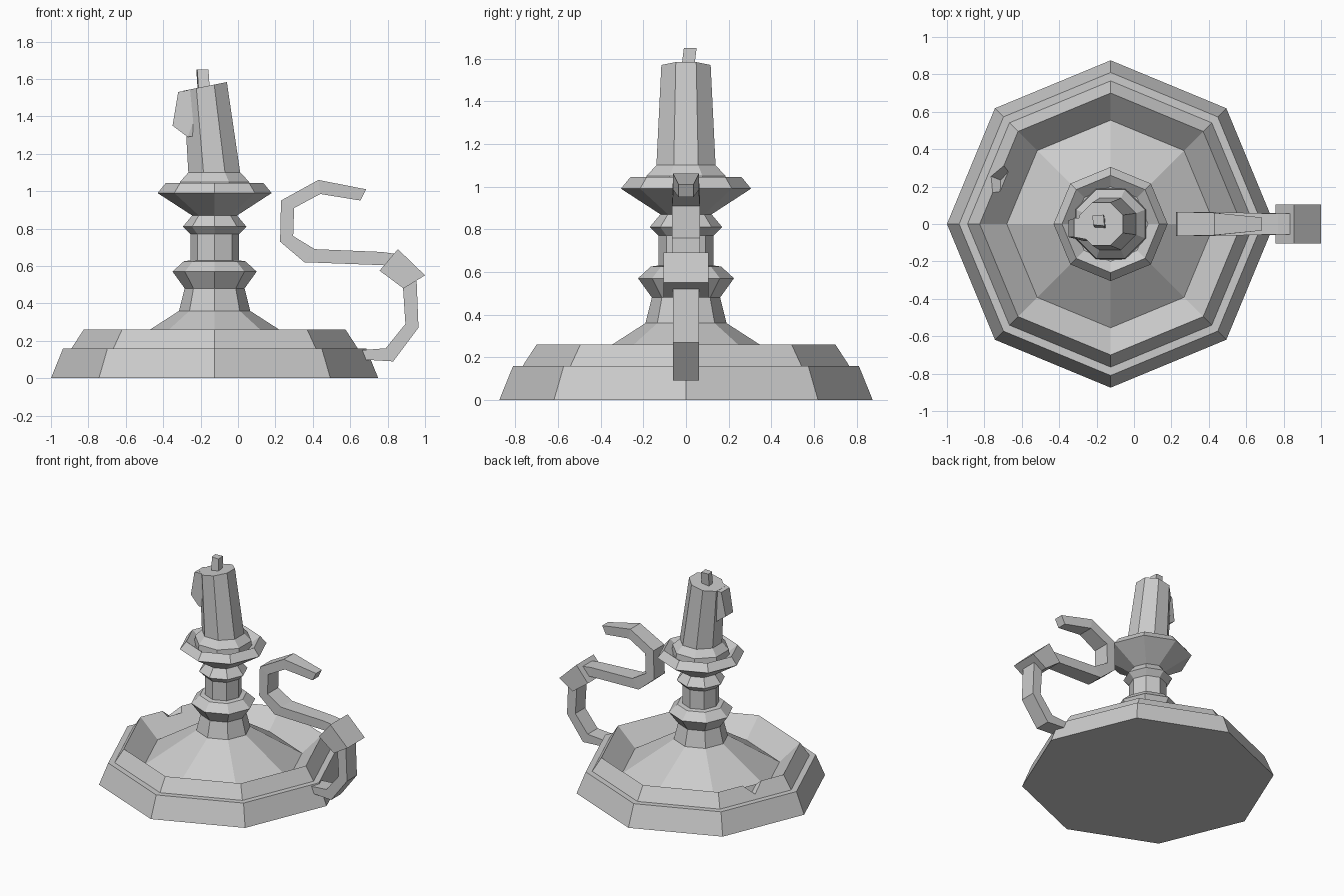
import bpy, bmesh
from math import cos, sin, pi, radians
from mathutils import Vector

if "Cube" in bpy.data.objects:
    bpy.data.objects.remove(bpy.data.objects["Cube"])

CX = -0.125  # axis of the turned parts


def loft(name, rings):
    """Bridge equal-sized rings of points and cap both ends."""
    bm = bmesh.new()
    loops = [[bm.verts.new(p) for p in ring] for ring in rings]
    n = len(loops[0])
    for a, b in zip(loops, loops[1:]):
        for i in range(n):
            j = (i + 1) % n
            bm.faces.new((a[i], a[j], b[j], b[i]))
    bm.faces.new(loops[0])
    bm.faces.new(loops[-1])
    return finish(name, bm)


def finish(name, bm):
    bmesh.ops.recalc_face_normals(bm, faces=bm.faces[:])
    mesh = bpy.data.meshes.new(name)
    bm.to_mesh(mesh)
    bm.free()
    ob = bpy.data.objects.new(name, mesh)
    bpy.context.collection.objects.link(ob)
    return ob


def ring(r, z, cx=CX, n=8, turn=0.0, tilt=0.0):
    pts = []
    for i in range(n):
        a = turn + 2 * pi * i / n
        pts.append((cx + r * cos(a), r * sin(a), z + tilt * r * cos(a)))
    return pts


# Stepped octagonal base with a sunken dish and central cone
base = loft("base", [ring(r, z) for r, z in [
    (0.875, 0), (0.81, 0.16), (0.765, 0.16), (0.70, 0.26),
    (0.555, 0.125), (0.345, 0.26), (0.19, 0.36)]])

# Chip in the rim
bm = bmesh.new()
bmesh.ops.create_cube(bm, size=0.13)
cutter = finish("chip_cutter", bm)
cutter.location = (-0.74, 0.245, 0.28)
cutter.rotation_euler = (radians(45), radians(20), radians(-22))
cutter.hide_render = True
cutter.hide_viewport = True
mod = base.modifiers.new("chip", 'BOOLEAN')
mod.operation = 'DIFFERENCE'
mod.object = cutter

# Turned stem with two beads and the drip pan
loft("stem_and_drip_pan", [ring(r, z) for r, z in [
    (0.19, 0.36), (0.16, 0.48), (0.225, 0.57), (0.165, 0.625),
    (0.13, 0.63), (0.13, 0.77), (0.17, 0.81), (0.12, 0.87),
    (0.305, 0.99), (0.26, 1.045), (0.2, 1.0)]])

# Leaning candle with a flared wax foot
t = pi / 8
loft("candle", [ring(0.205, 1.0, CX, 8, t), ring(0.2, 1.05, CX, 8, t),
                ring(0.15, 1.10, CX - 0.002, 8, t),
                ring(0.125, 1.56, CX - 0.05, 8, t, 0.2)])

# Wax drip on the left of the candle
bm = bmesh.new()
for p in [(-0.27, -0.09, 1.29), (-0.27, 0.03, 1.29), (-0.35, -0.07, 1.35),
          (-0.35, 0.02, 1.35), (-0.32, -0.07, 1.53), (-0.32, 0.03, 1.53),
          (-0.16, -0.10, 1.56), (-0.17, 0.05, 1.555), (-0.19, -0.08, 1.3)]:
    bm.verts.new(p)
bmesh.ops.convex_hull(bm, input=bm.verts[:])
finish("wax_drip", bm)

# Wick
loft("wick", [[(x + dx, y + dy, z) for dx, dy in
               ((-.03, -.025), (.03, -.03), (.025, .03), (-.035, .025))]
              for x, y, z in ((-0.18, 0.005, 1.53), (-0.188, 0.02, 1.65))])


# Handle pieces: (left x, left z, right x, right z, half width) along the path
def strap(name, stations):
    loft(name, [[(x1, -w, z1), (x1, w, z1), (x2, w, z2), (x2, -w, z2)]
                for x1, z1, x2, z2, w in stations])


strap("handle_lower", [
    (0.66, 0.15, 0.66, 0.10, 0.06), (0.79, 0.16, 0.83, 0.09, 0.06),
    (0.895, 0.29, 0.965, 0.27, 0.06), (0.88, 0.52, 0.955, 0.52, 0.06)])
strap("handle_knob", [
    (0.885, 0.48, 1.0, 0.55, 0.105), (0.757, 0.575, 0.855, 0.69, 0.105)])
strap("handle_scroll", [
    (0.84, 0.60, 0.84, 0.665, 0.055), (0.76, 0.605, 0.77, 0.675, 0.055),
    (0.355, 0.62, 0.41, 0.69, 0.065), (0.225, 0.73, 0.295, 0.76, 0.065),
    (0.23, 0.95, 0.30, 0.91, 0.065), (0.43, 1.06, 0.44, 0.985, 0.06),
    (0.685, 1.01, 0.655, 0.95, 0.035)])
